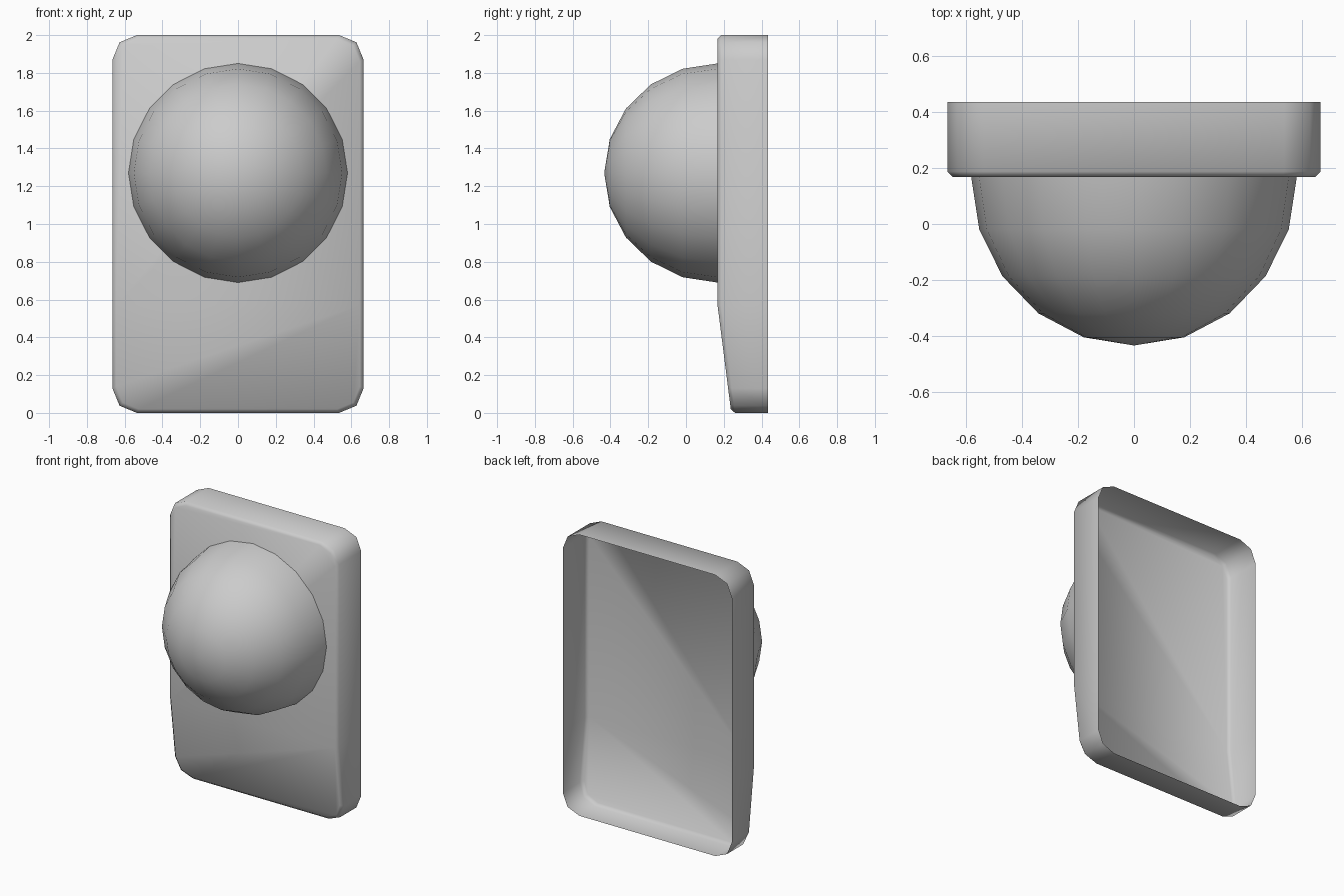
import bpy, bmesh, math

if "Cube" in bpy.data.objects:
    bpy.data.objects.remove(bpy.data.objects["Cube"])

BACK, FRONT, CREASE = 0.435, 0.167, 0.57


def front_y(z):
    # the front face leans back below the crease
    return FRONT + 0.07 * max(0.0, CREASE - z) / (CREASE - 0.02)


def outline(inset):
    # rounded rectangle with two-segment corners and a point at the crease
    r = 0.13 - inset * 0.5
    hx, z0, z1 = 0.665 - inset, inset, 2.0 - inset
    right = []
    for a in (-90, -45, 0):
        t = math.radians(a)
        right.append((hx - r + r * math.cos(t), z0 + r + r * math.sin(t)))
    right.append((hx, CREASE))
    for a in (0, 45, 90):
        t = math.radians(a)
        right.append((hx - r + r * math.cos(t), z1 - r + r * math.sin(t)))
    return right + [(-x, z) for x, z in reversed(right)]


def finish(name, bm, angle):
    bmesh.ops.recalc_face_normals(bm, faces=bm.faces[:])
    mesh = bpy.data.meshes.new(name)
    bm.to_mesh(mesh)
    bm.free()
    ob = bpy.data.objects.new(name, mesh)
    bpy.context.collection.objects.link(ob)
    bpy.ops.object.select_all(action='DESELECT')
    ob.select_set(True)
    bpy.context.view_layer.objects.active = ob
    bpy.ops.object.shade_smooth_by_angle(angle=math.radians(angle))
    return ob


# Back plate: thin open-backed tray with a softened front edge
bm = bmesh.new()
rings = [
    [bm.verts.new((x, BACK, z)) for x, z in outline(0)],
    [bm.verts.new((x, front_y(z) + 0.02, z)) for x, z in outline(0)],
    [bm.verts.new((x, front_y(z), z)) for x, z in outline(0.02)],
]
n = len(rings[0])
for a, b in zip(rings, rings[1:]):
    for i in range(n):
        j = (i + 1) % n
        bm.faces.new((a[i], a[j], b[j], b[i]))
f = rings[-1]
bm.faces.new(f[3:11])            # upright panel
bm.faces.new(f[10:] + f[:4])     # leaning panel
finish("back_plate", bm, 50)

# Dome: half sphere with its pole facing forward
bm = bmesh.new()
SIDES, STEPS, R, DEPTH, CZ = 20, 5, 0.58, 0.60, 1.27
pole = bm.verts.new((0, FRONT - DEPTH, CZ))
prev = None
for k in range(1, STEPS + 1):
    t = math.pi / 2 * k / STEPS
    ring = []
    for i in range(SIDES):
        a = 2 * math.pi * i / SIDES
        ring.append(bm.verts.new((R * math.sin(t) * math.cos(a),
                                  FRONT - DEPTH * math.cos(t),
                                  CZ + R * math.sin(t) * math.sin(a))))
    for i in range(SIDES):
        j = (i + 1) % SIDES
        if prev:
            bm.faces.new((prev[i], prev[j], ring[j], ring[i]))
        else:
            bm.faces.new((pole, ring[j], ring[i]))
    prev = ring
finish("dome", bm, 40)
